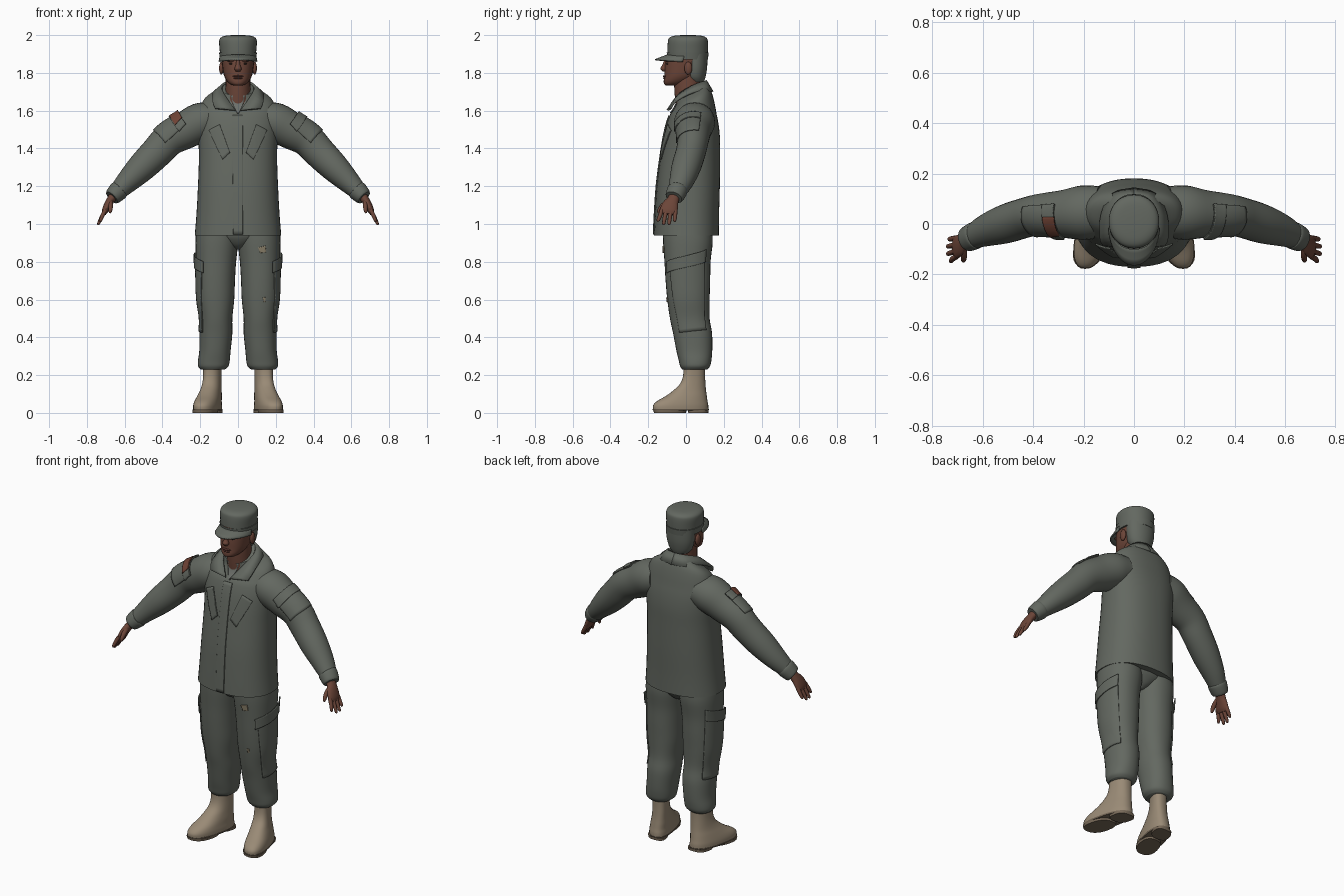
import bpy, bmesh, math
from mathutils import Vector


def material(name, rgb):
    m = bpy.data.materials.new(name)
    m.diffuse_color = (*rgb, 1)
    return m


CLOTH = material("uniform grey green", (0.125, 0.138, 0.118))
TEE = material("undershirt grey", (0.15, 0.16, 0.145))
SKIN = material("brown skin", (0.15, 0.06, 0.04))
LIP = material("dark lip", (0.10, 0.035, 0.027))
DARK = material("dark eye", (0.03, 0.018, 0.014))
BOOT = material("boot tan", (0.32, 0.255, 0.18))
SOLE = material("sole brown", (0.19, 0.145, 0.10))
PATCH = material("rust patch", (0.16, 0.055, 0.035))
STAIN = material("worn tan", (0.25, 0.21, 0.14))


def finish(name, bm, mat, mirror=False, angle=45):
    bmesh.ops.recalc_face_normals(bm, faces=bm.faces)
    me = bpy.data.meshes.new(name)
    bm.to_mesh(me)
    bm.free()
    me.materials.append(mat)
    ob = bpy.data.objects.new(name, me)
    bpy.context.collection.objects.link(ob)
    bpy.ops.object.select_all(action='DESELECT')
    ob.select_set(True)
    bpy.context.view_layer.objects.active = ob
    bpy.ops.object.shade_smooth_by_angle(angle=math.radians(angle))
    if mirror:
        ob.modifiers.new("mirror", 'MIRROR')
    return ob


def spline(secs, steps):
    """Catmull-Rom interpolation of section tuples."""
    out = []
    for i in range(len(secs) - 1):
        p0, p1 = secs[max(i - 1, 0)], secs[i]
        p2, p3 = secs[i + 1], secs[min(i + 2, len(secs) - 1)]
        for k in range(steps):
            t = k / steps
            out.append([0.5 * (2 * b + (c - a) * t + (2 * a - 5 * b + 4 * c - d) * t * t
                               + (3 * b - a - 3 * c + d) * t ** 3)
                        for a, b, c, d in zip(p0, p1, p2, p3)])
    return out + [list(secs[-1])]


def loft(name, secs, mat, mirror=False, upright=True, seg=28, steps=4, power=2.0, warp=None):
    """Skin through sections (x, y, z, half width, half depth)."""
    bm = bmesh.new()
    rows = spline(secs, steps)
    rings = []
    for i, (x, y, z, a, b) in enumerate(rows):
        u, v = Vector((1, 0, 0)), Vector((0, 1, 0))
        if not upright:
            t = Vector(rows[min(i + 1, len(rows) - 1)][:3]) - Vector(rows[max(i - 1, 0)][:3])
            t.normalize()
            u = (v - t * t.dot(v)).normalized()
            v = t.cross(u)
        ring = []
        for k in range(seg):
            c, s = math.cos(2 * math.pi * k / seg), math.sin(2 * math.pi * k / seg)
            c = math.copysign(abs(c) ** (2 / power), c)
            s = math.copysign(abs(s) ** (2 / power), s)
            p = Vector((x, y, z)) + u * (a * c) + v * (b * s)
            ring.append(bm.verts.new(warp(p) if warp else p))
        rings.append(ring)
    for r, q in zip(rings, rings[1:]):
        for k in range(seg):
            j = (k + 1) % seg
            bm.faces.new((r[k], r[j], q[j], q[k]))
    bm.faces.new(rings[0])
    bm.faces.new(rings[-1])
    return finish(name, bm, mat, mirror)


def sheet(name, rows, mat, mirror=False, thick=0.006):
    """Thin surface through rows of points."""
    bm = bmesh.new()
    g = [[bm.verts.new(p) for p in r] for r in rows]
    for r, q in zip(g, g[1:]):
        for k in range(len(r) - 1):
            bm.faces.new((r[k], r[k + 1], q[k + 1], q[k]))
    ob = finish(name, bm, mat)
    s = ob.modifiers.new("thickness", 'SOLIDIFY')
    s.thickness, s.offset = thick, 0
    if mirror:
        ob.modifiers.new("mirror", 'MIRROR')
    return ob


def plate(name, corners, target, mat, mirror=False, lift=0.003, n=12):
    """Four-cornered patch wrapped on a body part."""
    a, b, c, d = (Vector(p) for p in corners)
    rows = [[a.lerp(b, i / n).lerp(d.lerp(c, i / n), j / n) for i in range(n + 1)]
            for j in range(n + 1)]
    ob = sheet(name, rows, mat, mirror)
    w = ob.modifiers.new("wrap", 'SHRINKWRAP')
    w.target, w.wrap_method, w.wrap_mode = target, 'NEAREST_SURFACEPOINT', 'ABOVE_SURFACE'
    w.offset = lift
    ob.modifiers.move(len(ob.modifiers) - 1, 0)
    return ob


def ball(name, loc, size, mat, mirror=False):
    bm = bmesh.new()
    bmesh.ops.create_uvsphere(bm, u_segments=16, v_segments=10, radius=1)
    for v in bm.verts:
        v.co = Vector([v.co[i] * size[i] + loc[i] for i in range(3)])
    return finish(name, bm, mat, mirror)


# Jacket body, neckline sloping down to the front
def neckline(p):
    w = min(max((p.z - 1.58) / 0.11, 0), 1)
    return Vector((p.x, p.y, p.z + w * 0.5 * (p.y - 0.03)))


jacket = loft("jacket", [
    (0, 0.002, 0.94, 0.229, 0.172), (0, 0.005, 1.05, 0.22, 0.17), (0, 0.012, 1.2, 0.212, 0.167),
    (0, 0.022, 1.35, 0.207, 0.158), (0, 0.03, 1.45, 0.21, 0.15), (0, 0.035, 1.53, 0.213, 0.137),
    (0, 0.04, 1.6, 0.203, 0.117), (0, 0.042, 1.655, 0.178, 0.096), (0, 0.036, 1.69, 0.12, 0.082),
    (0, 0.025, 1.72, 0.084, 0.075)], CLOTH, seg=48, power=2.3, warp=neckline)

# Sleeves and cuffs
sleeve = loft("sleeve", [
    (0.13, 0.05, 1.555, 0.10, 0.09), (0.2, 0.045, 1.537, 0.108, 0.104),
    (0.28, 0.04, 1.495, 0.095, 0.098), (0.365, 0.038, 1.448, 0.083, 0.09),
    (0.43, 0.025, 1.38, 0.079, 0.085), (0.51, 0, 1.3, 0.077, 0.077),
    (0.585, -0.025, 1.225, 0.064, 0.061), (0.65, -0.055, 1.158, 0.045, 0.043)],
    CLOTH, True, False)
loft("cuff", [(0.626, -0.044, 1.183, 0.05, 0.05), (0.634, -0.047, 1.175, 0.054, 0.053),
              (0.66, -0.06, 1.148, 0.05, 0.046), (0.668, -0.064, 1.14, 0.044, 0.04)],
     CLOTH, True, False)

# Collar, undershirt, placket and pockets
inner = [(0, 0.105, 1.758), (0.055, 0.088, 1.752), (0.086, 0.03, 1.728),
         (0.07, -0.04, 1.682), (0.014, -0.097, 1.602)]
outer = [(0, 0.14, 1.70), (0.085, 0.118, 1.70), (0.128, 0.04, 1.697),
         (0.135, -0.052, 1.652), (0.122, -0.082, 1.612)]
sheet("collar", [spline(inner, 4), spline(outer, 4)], CLOTH, True, 0.012)
plate("undershirt", [(-0.045, -0.06, 1.68), (0.045, -0.06, 1.68),
                     (0.005, -0.1, 1.6), (-0.005, -0.1, 1.6)], jacket, TEE)
plate("placket", [(-0.03, -0.1, 1.58), (0.025, -0.1, 1.58), (0.025, -0.17, 0.945),
                  (-0.025, -0.17, 0.945)], jacket, CLOTH, n=30)
plate("chest_pocket", [(0.165, -0.1, 1.5), (0.085, -0.15, 1.345), (0.045, -0.15, 1.38),
                       (0.1, -0.11, 1.53)], jacket, CLOTH, True)
plate("sleeve_pocket", [(0.275, -0.055, 1.53), (0.385, -0.06, 1.43), (0.445, 0.07, 1.50),
                        (0.325, 0.085, 1.6)], sleeve, CLOTH, True, 0.004)
plate("sleeve_flap", [(0.275, -0.055, 1.53), (0.31, -0.058, 1.49), (0.37, 0.08, 1.57),
                      (0.325, 0.085, 1.6)], sleeve, CLOTH, True, 0.009)
plate("shoulder_patch", [(-0.29, -0.03, 1.555), (-0.325, -0.03, 1.515), (-0.35, 0.03, 1.55),
                         (-0.31, 0.03, 1.59)], sleeve, PATCH, lift=0.013)

# Trousers with bloused ends
leg = loft("trouser_leg", [
    (0.11, 0.008, 0.97, 0.112, 0.13), (0.112, 0.01, 0.9, 0.113, 0.131),
    (0.116, 0.008, 0.8, 0.106, 0.122), (0.118, 0.01, 0.7, 0.102, 0.118),
    (0.118, 0.013, 0.6, 0.098, 0.112), (0.116, 0.02, 0.5, 0.086, 0.105),
    (0.117, 0.035, 0.42, 0.087, 0.103), (0.122, 0.044, 0.33, 0.083, 0.095),
    (0.128, 0.048, 0.275, 0.084, 0.086), (0.131, 0.048, 0.247, 0.08, 0.079),
    (0.133, 0.046, 0.23, 0.064, 0.066)], CLOTH, True, seg=32, power=2.2)
loft("trouser_seat", [(0, 0.015, 0.865, 0.02, 0.06), (0, 0.012, 0.885, 0.07, 0.095),
                      (0, 0.01, 0.93, 0.18, 0.125), (0, 0.008, 0.97, 0.2, 0.13)], CLOTH)
plate("cargo_pocket", [(0.2, -0.095, 0.76), (0.2, 0.1, 0.83), (0.19, 0.11, 0.44),
                       (0.19, -0.035, 0.425)], leg, CLOTH, True, 0.003, 20)
plate("cargo_flap", [(0.19, -0.11, 0.80), (0.2, 0.105, 0.865), (0.2, 0.105, 0.80),
                     (0.19, -0.11, 0.74)], leg, CLOTH, True, 0.010)
plate("thigh_stain", [(0.105, -0.12, 0.875), (0.145, -0.12, 0.885), (0.15, -0.12, 0.85),
                      (0.118, -0.12, 0.847)], leg, STAIN)
plate("knee_stain", [(0.13, -0.1, 0.612), (0.146, -0.1, 0.612), (0.146, -0.1, 0.588),
                     (0.136, -0.1, 0.588)], leg, STAIN)


# Boots, toes turned out
def toe_out(p):
    return Vector((p.x - 0.22 * (p.y - 0.045), p.y, p.z))


loft("boot", [
    (0.135, 0.044, 0.27, 0.047, 0.057), (0.135, 0.043, 0.2, 0.046, 0.058),
    (0.136, 0.036, 0.155, 0.048, 0.067), (0.138, 0.02, 0.12, 0.052, 0.086),
    (0.141, 0.002, 0.09, 0.058, 0.108), (0.144, -0.02, 0.062, 0.063, 0.134),
    (0.145, -0.028, 0.04, 0.066, 0.146), (0.145, -0.028, 0.018, 0.066, 0.147)],
    BOOT, True, seg=32, power=2.4, warp=toe_out)
loft("boot_sole", [(0.145, -0.028, 0.012, 0.066, 0.147), (0.145, -0.028, 0.02, 0.069, 0.15)],
     SOLE, True, seg=32, steps=1, power=2.4, warp=toe_out)
loft("boot_heel", [(0.145, 0.065, 0.0, 0.055, 0.053), (0.145, 0.065, 0.014, 0.056, 0.054)],
     SOLE, True, steps=1, power=2.8, warp=toe_out)
loft("boot_tread", [(0.145, -0.085, 0.0, 0.062, 0.085), (0.145, -0.085, 0.014, 0.064, 0.088)],
     SOLE, True, steps=1, power=2.4, warp=toe_out)

# Hands
loft("palm", [(0.645, -0.053, 1.165, 0.03, 0.027), (0.672, -0.068, 1.13, 0.031, 0.022),
              (0.69, -0.083, 1.1, 0.043, 0.02), (0.704, -0.092, 1.07, 0.046, 0.017),
              (0.711, -0.095, 1.052, 0.04, 0.011)], SKIN, True, False, seg=20)
for i, (tip_x, tip_z) in enumerate([(0.726, 1.012), (0.737, 0.996), (0.738, 0.996), (0.732, 1.012)]):
    y = -0.128 + 0.024 * i
    ty = -0.147 + 0.029 * i
    loft("finger_%d" % (i + 1), [
        (0.702, y, 1.075, 0.011, 0.011), (0.718, (y + ty) / 2, 1.043, 0.011, 0.011),
        (tip_x, ty, tip_z + 0.008, 0.009, 0.008), (tip_x + 0.001, ty, tip_z, 0.004, 0.004)],
        SKIN, True, False, seg=10, steps=3)
loft("thumb", [(0.676, -0.09, 1.12, 0.016, 0.014), (0.674, -0.122, 1.097, 0.014, 0.013),
               (0.676, -0.142, 1.07, 0.011, 0.01), (0.678, -0.147, 1.058, 0.004, 0.004)],
     SKIN, True, False, seg=10, steps=3)

# Neck, head and face
loft("neck", [(0, 0.02, 1.63, 0.07, 0.075), (0, 0.012, 1.7, 0.066, 0.073),
              (0, 0.012, 1.76, 0.065, 0.074), (0, 0.02, 1.82, 0.065, 0.07)], SKIN)
loft("head", [(0, -0.072, 1.732, 0.02, 0.03), (0, -0.062, 1.74, 0.04, 0.053),
              (0, -0.046, 1.757, 0.058, 0.072), (0, -0.024, 1.785, 0.073, 0.09),
              (0, -0.008, 1.825, 0.081, 0.105), (0, 0, 1.87, 0.086, 0.108),
              (0, 0.005, 1.92, 0.085, 0.1)], SKIN, power=2.15)
loft("nose", [(0, -0.104, 1.865, 0.009, 0.012), (0, -0.113, 1.84, 0.012, 0.014),
              (0, -0.116, 1.822, 0.019, 0.02), (0, -0.112, 1.808, 0.012, 0.012)], SKIN, seg=14)
ball("upper_lip", (0, -0.109, 1.782), (0.028, 0.014, 0.006), LIP)
ball("lower_lip", (0, -0.108, 1.772), (0.024, 0.014, 0.007), LIP)
ball("eye", (0.033, -0.097, 1.848), (0.014, 0.008, 0.005), DARK, True)
ball("brow", (0.034, -0.096, 1.864), (0.024, 0.012, 0.007), SKIN, True)
ball("ear", (0.088, 0.012, 1.825), (0.012, 0.021, 0.034), SKIN, True)
loft("hair", [(0, 0.055, 1.752, 0.052, 0.04), (0, 0.05, 1.78, 0.072, 0.054),
              (0, 0.052, 1.83, 0.084, 0.06), (0, 0.052, 1.9, 0.088, 0.062)], CLOTH)

# Field cap
loft("cap_crown", [(0, 0.008, 1.88, 0.094, 0.105), (0, 0.009, 1.92, 0.097, 0.107),
                   (0, 0.01, 1.965, 0.1, 0.106), (0, 0.01, 1.985, 0.093, 0.099),
                   (0, 0.01, 1.996, 0.07, 0.075), (0, 0.01, 2.0, 0.03, 0.032)],
     CLOTH, seg=36, power=2.1)
loft("cap_band", [(0, 0.008, 1.872, 0.096, 0.108), (0, 0.009, 1.907, 0.1, 0.111)],
     CLOTH, seg=36, steps=1, power=2.1)
brim = []
for f in (0, 0.33, 0.67, 1):
    brim.append([(math.sin(t) * (0.094 + 0.006 * f), 0.0 - math.cos(t) * (0.09 + 0.073 * f),
                  1.897 - 0.028 * f - 0.01 * abs(math.sin(t)) ** 3)
                 for t in (math.radians(-84 + 7 * k) for k in range(25))])
sheet("cap_brim", brim, CLOTH, thick=0.008)
